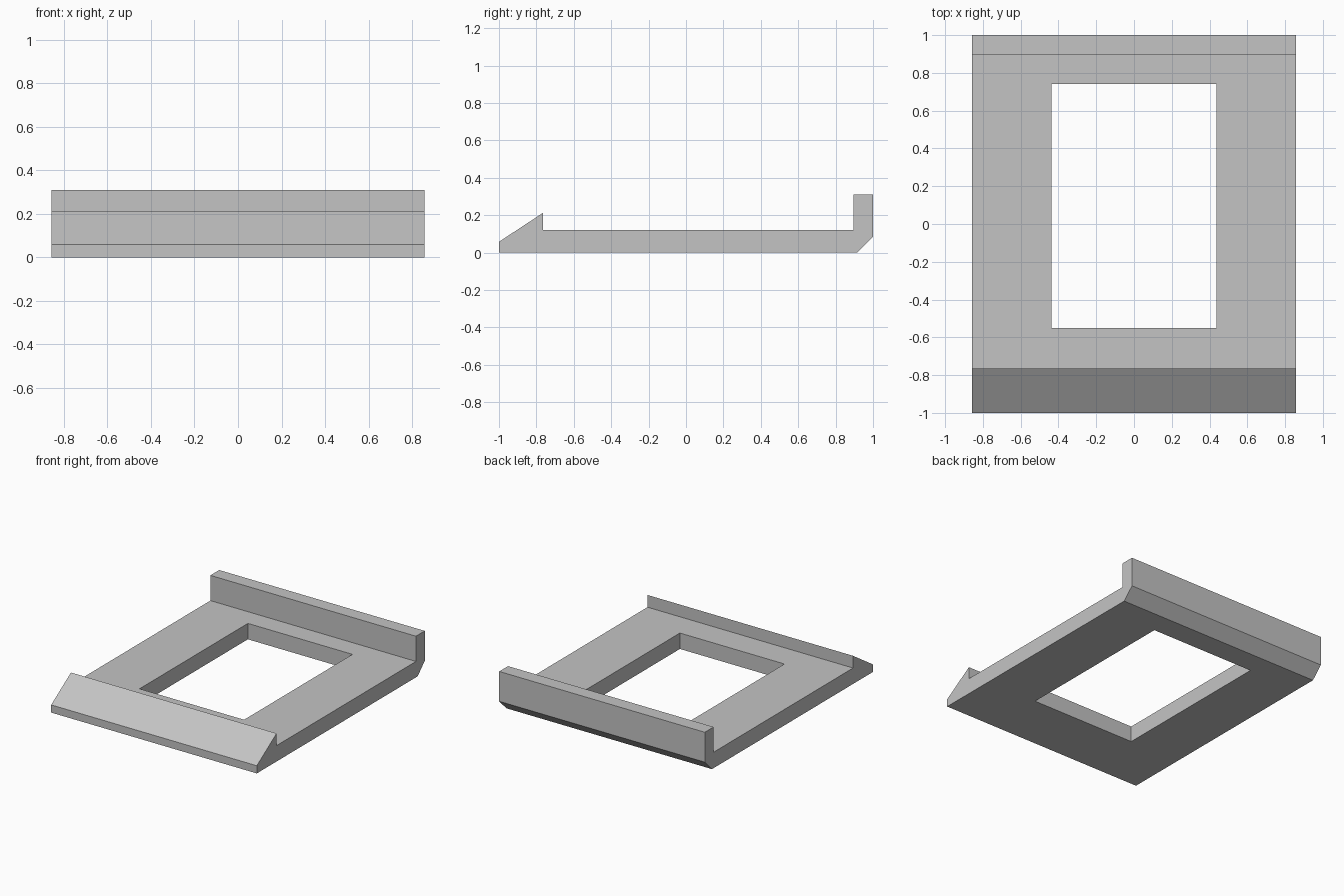
import bpy, bmesh

default = bpy.data.objects.get("Cube")
if default:
    bpy.data.objects.remove(default, do_unlink=True)

grey = bpy.data.materials.new("light_grey")
grey.use_nodes = True
colour = (0.55, 0.55, 0.55, 1)
grey.diffuse_color = colour
grey.node_tree.nodes["Principled BSDF"].inputs["Base Color"].default_value = colour


def extrude_x(name, profile, half_width):
    """Extrude a side profile of (y, z) points symmetrically along x."""
    bm = bmesh.new()
    face = bm.faces.new([bm.verts.new((-half_width, y, z)) for y, z in profile])
    out = bmesh.ops.extrude_face_region(bm, geom=[face])
    moved = [v for v in out["geom"] if isinstance(v, bmesh.types.BMVert)]
    bmesh.ops.translate(bm, vec=(2 * half_width, 0, 0), verts=moved)
    bmesh.ops.recalc_face_normals(bm, faces=bm.faces)
    mesh = bpy.data.meshes.new(name)
    bm.to_mesh(mesh)
    bm.free()
    mesh.materials.append(grey)
    obj = bpy.data.objects.new(name, mesh)
    bpy.context.collection.objects.link(obj)
    return obj


# Base plate with sloped front lip and chamfered upright back wall
frame = extrude_x("tray_frame", [
    (-1, 0), (0.915, 0), (1, 0.085), (1, 0.31), (0.895, 0.31),
    (0.895, 0.12), (-0.765, 0.12), (-0.765, 0.212), (-1, 0.058)], 0.857)

# Rectangular window through the plate
cutter = extrude_x("window_cutter", [
    (-0.55, -0.2), (0.74, -0.2), (0.74, 0.5), (-0.55, 0.5)], 0.436)
cutter.hide_render = True
cut = frame.modifiers.new("window", "BOOLEAN")
cut.object = cutter
cut.operation = "DIFFERENCE"
cut.solver = "EXACT"

# Apply the cut and discard the cutter
bpy.context.view_layer.objects.active = frame
frame.select_set(True)
bpy.ops.object.modifier_apply(modifier=cut.name)
bpy.data.objects.remove(cutter, do_unlink=True)
